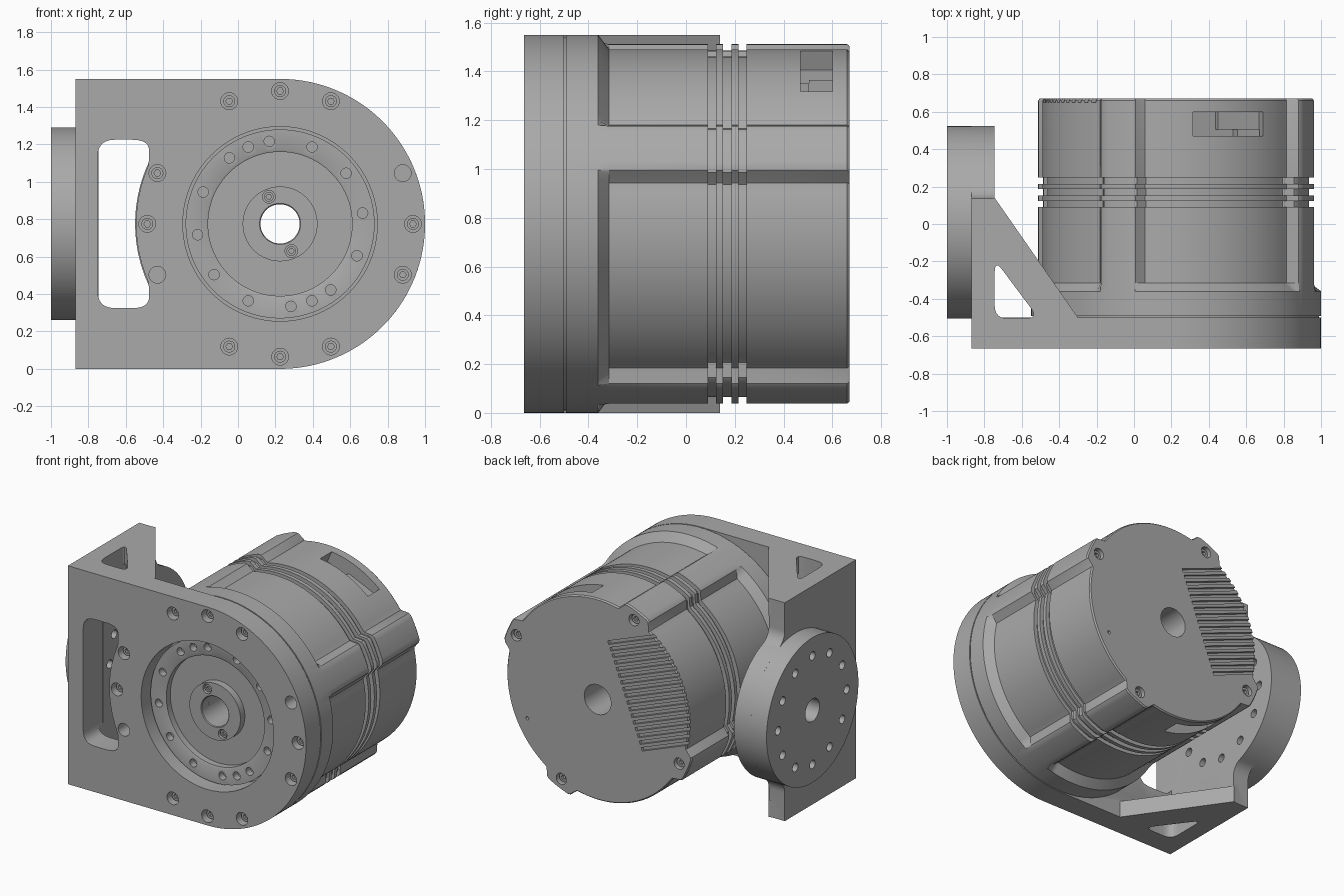
import bpy, bmesh
from math import sin, cos, pi, radians, hypot
from mathutils import Vector

cube = bpy.data.objects.get("Cube")
if cube:
    bpy.data.objects.remove(cube, do_unlink=True)

grey = bpy.data.materials.new("satin grey")
grey.use_nodes = True
grey.diffuse_color = (0.4, 0.4, 0.4, 1)
grey.node_tree.nodes["Principled BSDF"].inputs["Base Color"].default_value = (0.4, 0.4, 0.4, 1)

CX, CZ, R = 0.225, 0.775, 0.775      # motor axis and outer radius
BOSSES = [24, 114, 204, 294]         # angles of the four housing ribs


# ---------- 2D outline helpers ----------
def arc(cx, cy, r, a0, a1, n=24):
    return [(cx + r * cos(radians(a0 + (a1 - a0) * i / n)),
             cy + r * sin(radians(a0 + (a1 - a0) * i / n))) for i in range(n + 1)]


def circle(cx, cy, r, n=32):
    return arc(cx, cy, r, 0, 360, n)[:-1]


def polar(r, angle):
    return CX + r * cos(radians(angle)), CZ + r * sin(radians(angle))


def radial_box(angle, r0, r1, w, shift=0):
    d = Vector((cos(radians(angle)), sin(radians(angle))))
    t = Vector((-d.y, d.x))
    c = Vector((CX, CZ)) + t * shift
    return [tuple(c + d * r + t * s) for r, s in
            ((r0, -w / 2), (r1, -w / 2), (r1, w / 2), (r0, w / 2))]


def rounded(pts, r, n=6):
    out = []
    for i, p in enumerate(pts):
        p = Vector(p)
        a, b = Vector(pts[i - 1]) - p, Vector(pts[(i + 1) % len(pts)]) - p
        pa = p + a.normalized() * min(r, a.length * 0.45)
        pb = p + b.normalized() * min(r, b.length * 0.45)
        for k in range(n + 1):
            t = k / n
            out.append(tuple(pa * (1 - t) ** 2 + p * 2 * t * (1 - t) + pb * t * t))
    return out


# ---------- solid helpers ----------
def finish(name, bm):
    bmesh.ops.recalc_face_normals(bm, faces=bm.faces[:])
    me = bpy.data.meshes.new(name)
    bm.to_mesh(me)
    bm.free()
    me.materials.append(grey)
    ob = bpy.data.objects.new(name, me)
    bpy.context.collection.objects.link(ob)
    return ob


def solid(name, parts):
    """Each part is (outline, axis, start, end)."""
    place = {"x": lambda u, v, t: (t, u, v), "y": lambda u, v, t: (u, t, v),
             "z": lambda u, v, t: (u, v, t)}
    bm = bmesh.new()
    for pts, axis, a, b in parts:
        lo = [bm.verts.new(place[axis](u, v, a)) for u, v in pts]
        hi = [bm.verts.new(place[axis](u, v, b)) for u, v in pts]
        bm.faces.new(lo)
        bm.faces.new(hi)
        for i in range(len(pts)):
            bm.faces.new((lo[i - 1], lo[i], hi[i], hi[i - 1]))
    return finish(name, bm)


def loft(name, rings, closed=False):
    """Each ring is (y, radius function of angle); loops back when closed."""
    n = 240
    bm = bmesh.new()
    loops = []
    for y, f in rings:
        loop = []
        for i in range(n):
            x, z = polar(f(360 * i / n), 360 * i / n)
            loop.append(bm.verts.new((x, y, z)))
        loops.append(loop)
    pairs = list(zip(loops, loops[1:]))
    if closed:
        pairs.append((loops[-1], loops[0]))
    else:
        bm.faces.new(loops[0])
        bm.faces.new(loops[-1])
    for a, b in pairs:
        for i in range(n):
            bm.faces.new((a[i - 1], a[i], b[i], b[i - 1]))
    return finish(name, bm)


def combine(ob, other, operation):
    mod = ob.modifiers.new("combine", "BOOLEAN")
    mod.operation, mod.solver, mod.object = operation, "EXACT", other
    bpy.context.view_layer.objects.active = ob
    bpy.ops.object.modifier_apply(modifier=mod.name)
    bpy.data.objects.remove(other, do_unlink=True)


def cut(ob, parts):
    combine(ob, solid("cutter", parts), "DIFFERENCE")


def smooth(ob):
    bpy.ops.object.select_all(action="DESELECT")
    ob.select_set(True)
    bpy.context.view_layer.objects.active = ob
    bpy.ops.object.shade_smooth_by_angle(angle=radians(28))


# ---------- bracket: front plate, side plate with lobe, gussets ----------
bracket = solid("bracket", [(
    [(-0.87, 0)] + arc(CX, CZ, R, -90, 90, 96) + [(-0.87, 2 * CZ)], "y", -0.665, -0.5)])
half = arc(0.24, 0.199, 0.105, 180, 111.7, 10) + arc(0.01, CZ, 0.515, -68.3, 0, 30)[1:]
lobe = [(-0.66, 0), (0.135, 0)] + half + [(y, 2 * CZ - z) for y, z in half[-2::-1]]
lobe += [(0.135, 2 * CZ), (-0.66, 2 * CZ)]
lobe = [(max(y, -0.6), z) for y, z in lobe]
combine(bracket, solid("side_plate", [(lobe, "x", -0.87, -0.745)]), "UNION")
gusset = [(-0.8, -0.55), (-0.265, -0.55), (-0.745, 0.14), (-0.8, 0.13)]
combine(bracket, solid("gussets", [(gusset, "z", 0, 0.12),
                                   (gusset, "z", 2 * CZ - 0.12, 2 * CZ)]), "UNION")
combine(bracket, solid("side_disc", [(circle(0.01, CZ, 0.515, 96), "x", -1, -0.85)]), "UNION")

# openings in the bracket
window = rounded([(-0.745, -0.19), (-0.745, -0.505), (-0.51, -0.505)], 0.07)
slot = rounded([(-0.75, 0.325), (-0.475, 0.325)] + arc(CX, CZ, 0.77, 204.5, 155.5, 16)
               + [(-0.475, 1.225), (-0.75, 1.225)], 0.09)
plate_bolts = [q + d for q in (0, 90, 180, 270) for d in (-22.5, 0, 22.5)]
empty = (22.5, 202.5)
cut(bracket, [(window, "z", -0.1, 0.2), (window, "z", 1.35, 1.65)])
cut(bracket, [(slot, "y", -0.7, -0.45), (circle(CX, CZ, 0.52, 96), "y", -0.7, -0.45)]
    + [(circle(*polar(0.71, a), 0.045, 20), "y", -0.7, -0.45 if a in empty else -0.6)
       for a in plate_bolts])
cut(bracket, [(circle(0.01, CZ, 0.08), "x", -1.1, -0.7)]
    + [(circle(0.01 + 0.385 * cos(i * pi / 6), CZ + 0.385 * sin(i * pi / 6), 0.03, 16),
        "x", -1.1, -0.7) for i in range(12)])
smooth(bracket)


# ---------- motor housing with four ribs and cooling grooves ----------
def ribbed(depth=0):
    def f(angle):
        off = min(abs((angle - b + 180) % 360 - 180) for b in BOSSES)
        t = min(max((11 - off) / 4.5, 0), 1)
        return 0.715 + 0.06 * t * t * (3 - 2 * t) - depth
    return f


def plain(r):
    return lambda angle: r


rings = [(-0.5, plain(0.765)), (-0.492, plain(0.765)), (-0.492, plain(R)),
         (-0.36, plain(R)), (-0.315, ribbed())]
for y in (0.09, 0.152, 0.215):
    rings += [(y, ribbed()), (y, ribbed(0.028)), (y + 0.034, ribbed(0.028)), (y + 0.034, ribbed())]
rings += [(0.66, ribbed()), (0.67, ribbed(0.008))]
housing = loft("motor_housing", rings)

PORTS = (66, 246)
cut(housing, [(circle(CX, CZ, 0.105, 48), "y", -0.8, 0.8),
              (circle(*polar(0.62, -27), 0.012, 12), "y", 0.64, 0.7)]
    + [(circle(*polar(0.7, b), 0.04, 20), "y", 0.62, 0.7) for b in BOSSES]
    + [(radial_box(a, 0.6, 0.85, 0.41), "y", 0.47, 0.6) for a in PORTS]
    + [(radial_box(159, 0.23, 0.85, 0.024, 0.046 * i), "y", 0.65, 0.7) for i in range(-8, 9)])
smooth(housing)

# connector steps inside the two ports
solid("port_inserts", [(radial_box(a, 0.59, 0.66, 0.13, -0.13), "y", 0.465, 0.505) for a in PORTS]
      + [(radial_box(a, 0.59, 0.63, 0.24, -0.085), "y", 0.505, 0.605) for a in PORTS])

# ---------- output flange inside the front opening ----------
profile = [(0.105, -0.45), (0.105, -0.575), (0.11, -0.58), (0.2, -0.58), (0.2, -0.53),
           (0.385, -0.53), (0.385, -0.575), (0.395, -0.58), (0.505, -0.58), (0.505, -0.45)]
flange = loft("output_flange", [(y, plain(r)) for r, y in profile], closed=True)
flange_holes = [7.5 + 30 * i for i in range(12)] + [112.5, 292.5]
cut(flange, [(circle(*polar(0.445, a), 0.028, 16), "y", -0.6, -0.53) for a in flange_holes]
    + [(circle(*polar(0.157, a), 0.034, 16), "y", -0.6, -0.55) for a in (112.5, 292.5)])
smooth(flange)

# ---------- socket screws ----------
screw = solid("screw", [(circle(0, 0, 0.032, 20), "y", -0.012, 0.03)])
cut(screw, [(circle(0, 0, 0.018, 6), "y", -0.05, 0.008)])
smooth(screw)


def place_screw(name, r, angle, y, back=False, size=1):
    ob = bpy.data.objects.new(name, screw.data)
    x, z = polar(r, angle)
    ob.location = (x, y, z)
    ob.rotation_euler.z = pi if back else 0
    ob.scale = (size, size, size)
    bpy.context.collection.objects.link(ob)


for a in plate_bolts:
    if a not in empty:
        place_screw("plate_screw", 0.71, a, -0.615)
for a in (112.5, 292.5):
    place_screw("hub_screw", 0.157, a, -0.56, size=0.8)
for b in BOSSES:
    place_screw("rear_screw", 0.7, b, 0.635, back=True)
bpy.data.objects.remove(screw, do_unlink=True)
